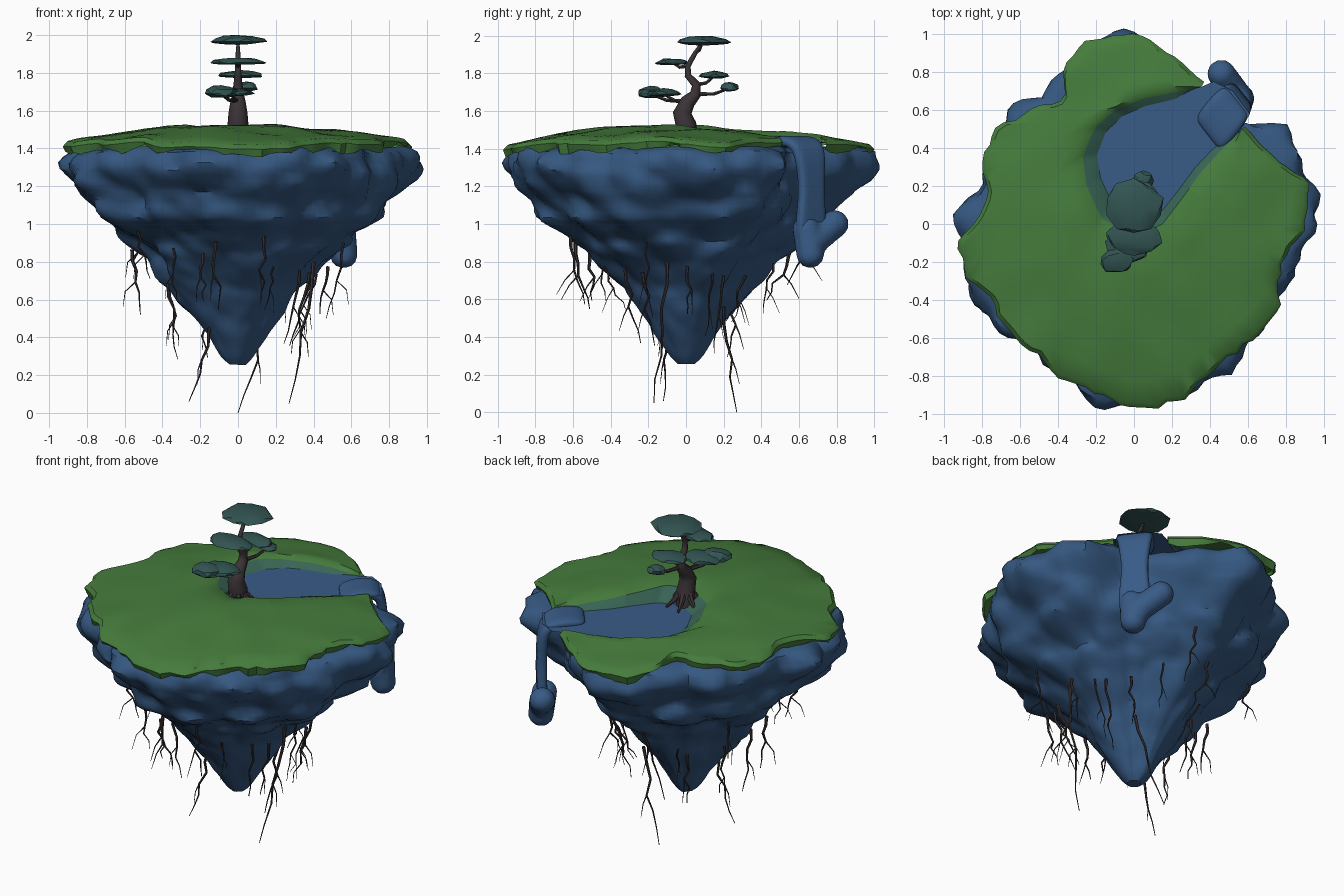
import bpy, bmesh, math, random
from mathutils import Vector, noise

random.seed(4)
cube = bpy.data.objects.get("Cube")
if cube:
    bpy.data.objects.remove(cube)


def material(name, rgb):
    m = bpy.data.materials.new(name)
    m.use_nodes = True
    m.diffuse_color = (*rgb, 1)
    m.node_tree.nodes["Principled BSDF"].inputs["Base Color"].default_value = (*rgb, 1)
    return m


ROCK = material("blue rock", (.036, .098, .22))
WATER = material("blue water", (.04, .105, .24))
GRASS = material("grass green", (.06, .2, .045))
MOSS = material("wet moss", (.04, .13, .09))
LEAF = material("dark teal leaf", (.032, .09, .085))
BARK = material("dark bark", (.045, .034, .038))


def smooth(ob, angle):
    bpy.ops.object.select_all(action='DESELECT')
    ob.select_set(True)
    bpy.context.view_layer.objects.active = ob
    bpy.ops.object.shade_smooth_by_angle(angle=math.radians(angle))


def finish(name, bm, mats, angle=35, face_up=False):
    bmesh.ops.recalc_face_normals(bm, faces=bm.faces)
    if face_up and sum(f.normal.z * f.calc_area() for f in bm.faces) < 0:
        bmesh.ops.reverse_faces(bm, faces=bm.faces)
    me = bpy.data.meshes.new(name)
    bm.to_mesh(me)
    bm.free()
    for m in mats:
        me.materials.append(m)
    ob = bpy.data.objects.new(name, me)
    bpy.context.collection.objects.link(ob)
    smooth(ob, angle)
    return ob


def bridge(bm, rings, closed, mat=lambda row: 0):
    """Join consecutive rows of vertices with quads."""
    for row, (a, b) in enumerate(zip(rings, rings[1:])):
        n = len(a)
        for i in range(n if closed else n - 1):
            j = (i + 1) % n
            bm.faces.new((a[i], a[j], b[j], b[i])).material_index = mat(row)


def tubes(name, paths, mat, sides=1):
    """Tapered tubes; every path point is (x, y, z, radius)."""
    cu = bpy.data.curves.new(name, 'CURVE')
    cu.dimensions = '3D'
    cu.bevel_depth = 1
    cu.bevel_resolution = sides
    cu.use_fill_caps = True
    for path in paths:
        sp = cu.splines.new('POLY')
        sp.points.add(len(path) - 1)
        for p, (x, y, z, r) in zip(sp.points, path):
            p.co = (x, y, z, 1)
            p.radius = r
    cu.materials.append(mat)
    ob = bpy.data.objects.new(name, cu)
    bpy.context.collection.objects.link(ob)
    bpy.ops.object.select_all(action='DESELECT')
    ob.select_set(True)
    bpy.context.view_layer.objects.active = ob
    bpy.ops.object.convert(target='MESH')
    smooth(bpy.context.object, 50)


def resample(pts, n):
    """Evenly spaced points along a flat polyline."""
    pts = [Vector((x, y, 0)) for x, y in pts]
    seg = [(b - a).length for a, b in zip(pts, pts[1:])]
    out, k, base = [], 0, 0
    for i in range(n):
        d = sum(seg) * i / (n - 1)
        while k < len(seg) - 1 and d > base + seg[k]:
            base += seg[k]
            k += 1
        out.append(pts[k].lerp(pts[k + 1], min(1, (d - base) / seg[k])))
    return out


# Rock body: turned outline with rounded boulder bulges
OUTLINE = [.93, .95, .94, .8, .8, .88, .98, .98, .86, .84, .87, .88,
           .94, .95, .93, .9, .91, .93, .98, .95, .9, .89, .91, .92]
PROFILE = [(.9, 1.41), (.97, 1.38), (1, 1.3), (.95, 1.22), (.86, 1.13), (.8, 1.03),
           (.68, .95), (.5, .8), (.37, .65), (.24, .5), (.15, .38), (.09, .29), (.045, .255)]


def rim(a):
    t = (a / math.tau * len(OUTLINE)) % len(OUTLINE)
    i = int(t)
    return OUTLINE[i] + (OUTLINE[(i + 1) % len(OUTLINE)] - OUTLINE[i]) * (t - i)


bm = bmesh.new()
rings = []
for p in resample(PROFILE, 46):
    ring = []
    for i in range(120):
        a = math.tau * i / 120
        r = p.x * rim(a)
        co = Vector((r * math.cos(a), r * math.sin(a), p.y))
        lump = .42 - noise.voronoi(co * 4.2)[0][0]
        fine = .42 - noise.voronoi(co * 9)[0][0]
        rib = noise.noise(Vector((co.x * 4, co.y * 4, co.z * 1.2)))
        r += (.13 * lump + .035 * fine + .07 * rib) * min(1, p.x * 1.6)
        ring.append(bm.verts.new((r * math.cos(a), r * math.sin(a), p.y + .02 * lump * p.x)))
    rings.append(ring)
bridge(bm, rings, True)
bm.faces.new(rings[0])
bm.faces.new(rings[-1])
finish("island_rock", bm, [ROCK], 40)

# Grass: C-shaped ribbon from the pool bank to the ragged outer edge
OUTER = [(.36, .73), (.2, .86), (.05, .97), (-.12, .98), (-.26, .94), (-.36, .8), (-.36, .66),
         (-.5, .6), (-.62, .52), (-.76, .44), (-.78, .3), (-.75, .1), (-.9, -.1), (-.85, -.27),
         (-.72, -.42), (-.65, -.56), (-.5, -.68), (-.35, -.8), (-.15, -.9), (0, -.96), (.2, -.92),
         (.42, -.74), (.6, -.6), (.73, -.5), (.76, -.2), (.9, .05), (.9, .22), (.76, .3), (.57, .5)]
INNER = [(.35, .72), (.05, .66), (-.1, .6), (-.21, .5), (-.27, .35), (-.25, .2), (-.17, .03),
         (0, -.07), (.15, 0), (.25, .13), (.35, .27), (.45, .38), (.56, .49)]
N = 110
inner = resample(INNER, N)
outer = resample(OUTER, N)
POOL = Vector((.17, .42, 0))
POOL_Z = 1.43


def ground(p):
    return 1.53 - .115 * p.length_squared + .018 * noise.noise(p * 4)


bm = bmesh.new()
rows = [[] for _ in range(12)]
for i, (a, b) in enumerate(zip(inner, outer)):
    fade = min(1, i / 6, (N - 1 - i) / 6)
    b = b * (1 + .05 * fade * noise.noise(b * 11))
    foot = a + (POOL - a) * .2 * fade
    row = [Vector((foot.x, foot.y, POOL_Z - .01))]
    for k in range(9):
        p = a.lerp(b, k / 8)
        drop = .025 if k == 0 else 0
        row.append(Vector((p.x, p.y, ground(p) - drop)))
    row.append(Vector((b.x * 1.025, b.y * 1.025, ground(b) - .025)))
    hang = .06 + .05 * noise.noise(b * 7)
    row.append(Vector((b.x * 1.01, b.y * 1.01, ground(b) - hang)))
    for line, p in zip(rows, row):
        line.append(bm.verts.new(p))
bridge(bm, rows, False, lambda row: 1 if row == 0 else 0)
finish("grass_cap", bm, [GRASS, MOSS], 40, True)

# Pool surface, fanned around its middle
bm = bmesh.new()
mid = bm.verts.new((POOL.x, POOL.y, POOL_Z - .005))
edge = [bm.verts.new((p.x, p.y, POOL_Z)) for p in inner]
edge += [bm.verts.new((x, y, POOL_Z + .005)) for x, y in [(.61, .58), (.52, .7), (.42, .75)]]
for a, b in zip(edge, edge[1:] + edge[:1]):
    bm.faces.new((mid, a, b))
finish("pool_water", bm, [WATER], 35, True)

# Waterfall: thick sheet over the lip, ending in a rounded forked splash
bm = bmesh.new()
side = Vector((-.62, .78, 0))
rows = []
for r, z, w in [(.6, 1.425, .12), (.75, 1.445, .12), (.82, 1.43, .11), (.86, 1.37, .1),
                (.865, 1.2, .075), (.865, 1.08, .09), (.86, .95, .1), (.85, .86, .07)]:
    c = Vector((r * .64, r * .77, z))
    rows.append([bm.verts.new(c + side * w * t) for t in (-1, -.4, .4, 1)])
bridge(bm, rows, False)
fall = finish("waterfall", bm, [WATER], 60)
mod = fall.modifiers.new("thickness", 'SOLIDIFY')
mod.thickness = .06
mod.offset = 0
mod = fall.modifiers.new("rounding", 'SUBSURF')
mod.levels = mod.render_levels = 2

bm = bmesh.new()
for start, end in [((.55, .64, .97), (.56, .66, .84)), ((.55, .67, .9), (.46, .79, 1))]:
    for t in range(5):
        ball = bmesh.ops.create_icosphere(bm, subdivisions=3, radius=.075)
        bmesh.ops.translate(bm, verts=ball["verts"], vec=Vector(start).lerp(Vector(end), t / 4))
splash = finish("waterfall_splash", bm, [WATER], 60)
mod = splash.modifiers.new("merge", 'REMESH')
mod.mode = 'VOXEL'
mod.voxel_size = .02
mod.use_smooth_shade = True

# Hanging roots: three long ones, then a ring of shorter ones with side shoots
roots = []


def hang_root(top, tip, thick):
    path = []
    for i in range(7):
        t = i / 6
        p = Vector(top).lerp(Vector(tip), t ** 1.15)
        p.z = top[2] + (tip[2] - top[2]) * t
        j = .022 * math.sin(math.pi * t)
        path.append((p.x + random.uniform(-j, j), p.y + random.uniform(-j, j), p.z,
                     thick * (1 - .8 * t)))
    roots.append(path)
    x, y, z, r = path[3]
    roots.append([(x, y, z, r * .7), (x * 1.1, y * 1.08, z - .05, r * .5),
                  (x * 1.12, y * 1.16, z - .13, r * .2)])


hang_root((.16, .2, .56), (0, .27, 0), .01)
hang_root((.4, -.1, .8), (.27, -.17, .05), .011)
hang_root((-.14, -.1, .5), (-.26, -.12, .06), .01)
for i in range(22):
    a = math.tau * (i + random.uniform(-.3, .3)) / 22
    z = random.uniform(.62, .98)
    r = .5 + (z - .8) * .95
    drop = random.uniform(.22, .42)
    c, s = math.cos(a), math.sin(a)
    e = r - random.uniform(0, .14)
    hang_root((r * c, r * s, z), (e * c, e * s, z - drop), random.uniform(.007, .011))
tubes("hanging_roots", roots, BARK)

# Tree: bent trunk, surface roots and branches
trunk = [(0, 0, 1.42, .06), (0, 0, 1.53, .055), (0, -.02, 1.59, .05), (0, .01, 1.65, .04),
         (0, .05, 1.69, .03), (0, .055, 1.74, .024), (0, .01, 1.79, .018),
         (0, .01, 1.84, .015), (0, .05, 1.91, .012), (0, .08, 1.955, .008)]
tubes("tree_trunk", [trunk], BARK, 2)
feet = []
for i in range(7):
    a = math.tau * i / 7
    c, s = math.cos(a), math.sin(a)
    feet.append([(.03 * c, .03 * s, 1.52, .02), (.07 * c, .07 * s, 1.47, .016),
                 (.12 * c, .12 * s, 1.43, .006)])
tubes("tree_feet", feet, BARK)

# Foliage pads: (centre, half sizes), each fed by a branch
PADS = [((0, .09, 1.965), (.15, .14, .035)), ((0, -.07, 1.855), (.15, .09, .025)),
        ((.01, .15, 1.785), (.12, .08, .028)), ((.05, .23, 1.72), (.06, .05, .035)),
        ((-.03, -.12, 1.69), (.12, .09, .03)), ((-.09, -.19, 1.69), (.09, .07, .045))]
branches = []
bm = bmesh.new()
for centre, size in PADS:
    c = Vector(centre)
    for v in bmesh.ops.create_icosphere(bm, subdivisions=2, radius=1)["verts"]:
        n = 1 + .28 * noise.noise(v.co * 2.2 + c * 9)
        flat = .45 if v.co.z < 0 else 1
        v.co = c + Vector((v.co.x * size[0] * n, v.co.y * size[1] * n,
                           min(v.co.z * size[2] * n * flat, 2 - c.z)))
    root = min(trunk[3:], key=lambda p: abs(p[2] - c.z + .04))
    m = Vector(root[:3]).lerp(c, .55)
    branches.append([(*root[:3], .012), (m.x, m.y, m.z - .015, .01), (*c, .006)])
finish("foliage_pads", bm, [LEAF], 25)
tubes("tree_branches", branches, BARK)
